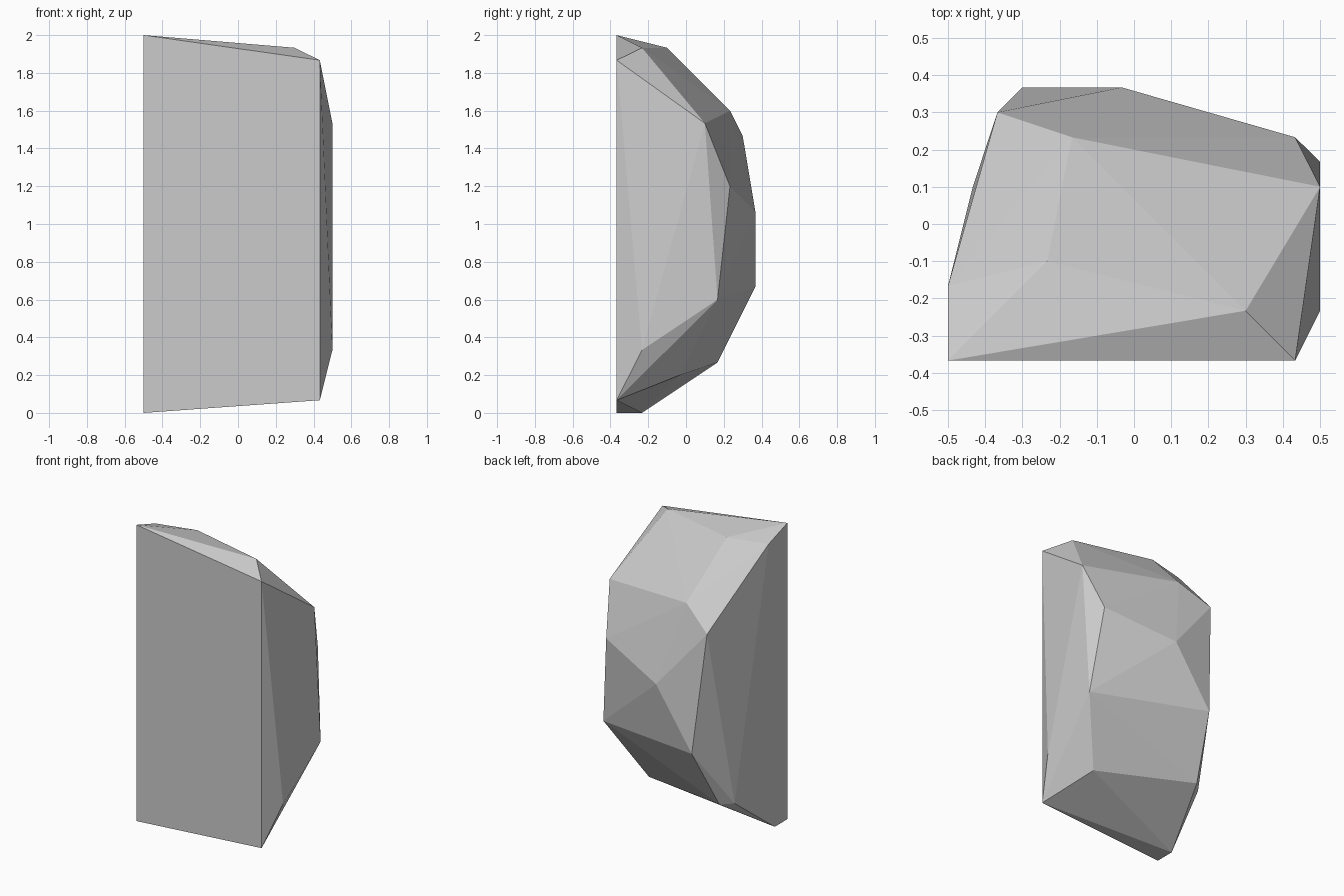
import bpy
import bmesh

if "Cube" in bpy.data.objects:
    bpy.data.objects.remove(bpy.data.objects["Cube"])

# Faceted boulder: corner points, wrapped in a convex shell
flat_front = [(-.5, -.367, 2), (.433, -.367, 1.867), (.433, -.367, .067), (-.5, -.367, 0)]
top_ridge = [(.3, -.233, 1.933), (-.233, -.1, 1.933), (-.5, -.167, 1.933)]
upper_back = [(.5, .1, 1.533), (-.167, .233, 1.6), (-.367, .3, 1.467)]
middle_back = [(.433, .233, 1.2), (-.033, .367, 1.067), (-.3, .367, .667), (.5, .167, .6)]
lower_edge = [(.5, -.233, .333), (.3, -.033, .2), (-.367, .167, .267),
              (-.433, .1, .267), (-.5, -.233, 0)]

bm = bmesh.new()
for point in flat_front + top_ridge + upper_back + middle_back + lower_edge:
    bm.verts.new(point)
bmesh.ops.convex_hull(bm, input=bm.verts[:])
loose = [v for v in bm.verts if not v.link_faces]
bmesh.ops.delete(bm, geom=loose, context='VERTS')
bmesh.ops.recalc_face_normals(bm, faces=bm.faces[:])

# Flat-shaded low-poly rock
mesh = bpy.data.meshes.new("boulder")
bm.to_mesh(mesh)
bm.free()
boulder = bpy.data.objects.new("boulder", mesh)
bpy.context.collection.objects.link(boulder)
